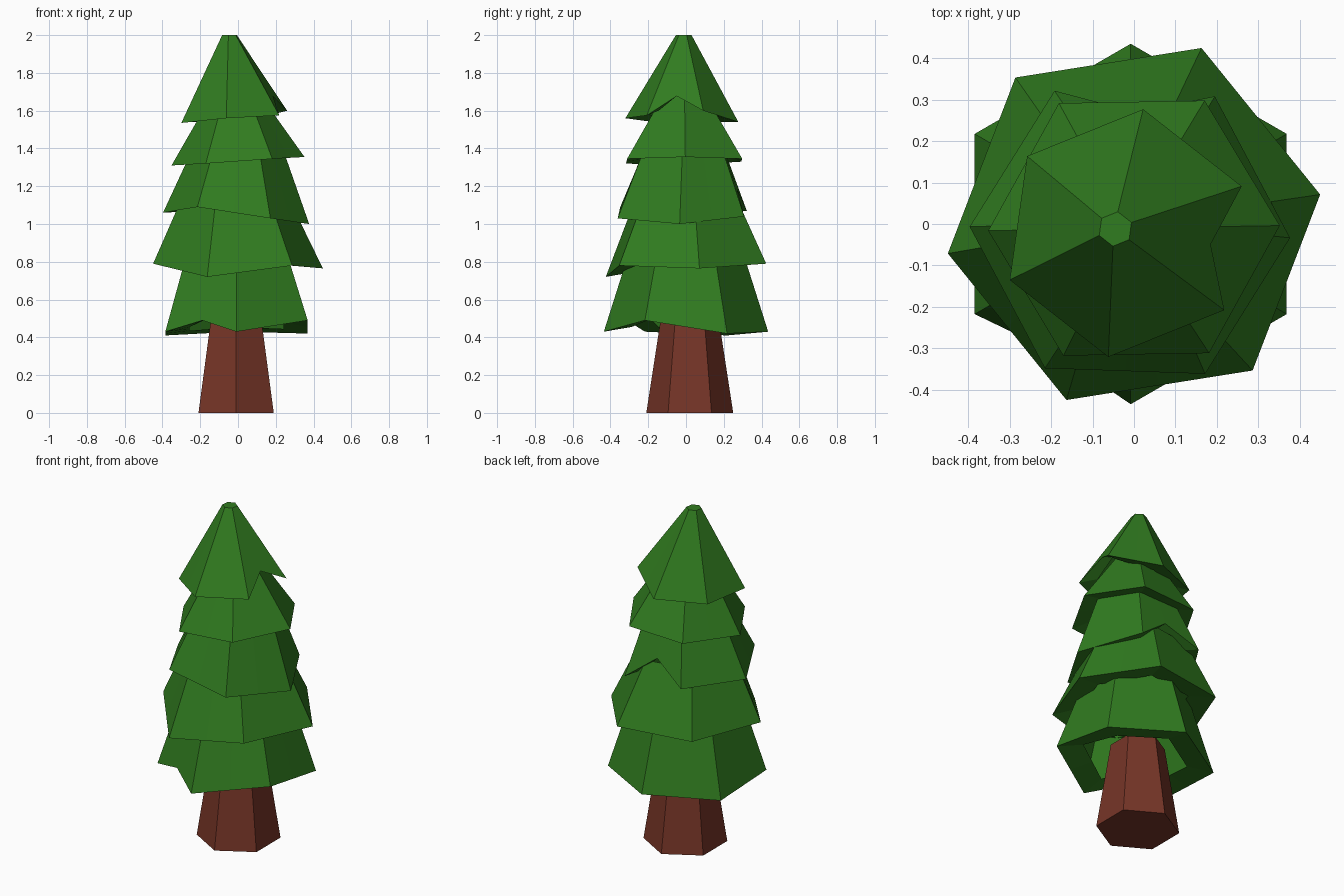
import bpy, bmesh
from math import sin, cos, radians
from mathutils import Vector

if "Cube" in bpy.data.objects:
    bpy.data.objects.remove(bpy.data.objects["Cube"])


def material(name, colour):
    m = bpy.data.materials.new(name)
    m.diffuse_color = (*colour, 1)
    m.use_nodes = True
    m.node_tree.nodes["Principled BSDF"].inputs["Base Color"].default_value = m.diffuse_color
    return m


def make_object(name, bm, mat):
    bmesh.ops.recalc_face_normals(bm, faces=bm.faces)
    me = bpy.data.meshes.new(name)
    bm.to_mesh(me)
    bm.free()
    me.materials.append(mat)
    ob = bpy.data.objects.new(name, me)
    bpy.context.collection.objects.link(ob)


def corners(cx, cy, r, zs, turn):
    return [Vector((cx + r * cos(radians(turn + 60 * i)),
                    cy + r * sin(radians(turn + 60 * i)), z)) for i, z in enumerate(zs)]


def with_mids(pts):
    out = []
    for i, p in enumerate(pts):
        out += [p, (p + pts[(i + 1) % 6]) / 2]
    return out


def bridge(bm, a, b):
    n = len(a)
    for i in range(n):
        j = (i + 1) % n
        bm.faces.new((a[i], a[j], b[j], b[i]))


# Foliage tier: sloped hexagonal skirt with a turned-in, open underside
def tier(name, centre, r, turn, rim_z, top, cap=False, lift={}):
    rim = with_mids(corners(*centre, r, rim_z, turn))
    tx, ty, tr, tz = top
    upper = with_mids(corners(tx, ty, tr, [tz] * 6, turn))
    # Torn notches slide up the slope at mid-edge
    for edge, dz in lift.items():
        k = edge * 2 + 1
        rim[k] = rim[k].lerp(upper[k], dz / (tz - rim[k].z))
    mid = Vector((*centre, 0))
    inner = [mid + Vector(((p.x - mid.x) * 0.66, (p.y - mid.y) * 0.66, p.z + 0.025)) for p in rim]
    bm = bmesh.new()
    loops = [[bm.verts.new(p) for p in ring] for ring in (inner, rim, upper)]
    bridge(bm, loops[0], loops[1])
    bridge(bm, loops[1], loops[2])
    if cap:
        bm.faces.new(loops[2])
    make_object(name, bm, green)


green = material("foliage", (0.03, 0.2, 0.014))
brown = material("bark", (0.18, 0.035, 0.02))

# Trunk
bm = bmesh.new()
rings = [[bm.verts.new(p) for p in corners(-0.01, 0.02, r, [z] * 6, 30)]
         for r, z in ((0.23, 0), (0.15, 0.52))]
bridge(bm, *rings)
for ring in rings:
    bm.faces.new(ring)
make_object("trunk", bm, brown)

# Foliage from bottom to top
tier("foliage_tier_1", (-0.008, 0), 0.435, 30, (0.42, 0.43, 0.41, 0.43, 0.43, 0.49),
     (-0.008, 0, 0.27, 0.95), lift={3: 0.06})
tier("foliage_tier_2", (0, 0), 0.455, 9, (0.765, 0.79, 0.79, 0.79, 0.72, 0.78),
     (-0.015, 0, 0.28, 1.15))
tier("foliage_tier_3", (-0.01, -0.02), 0.387, -2, (1.0, 1.04, 1.07, 1.06, 1.09, 1.03),
     (0, -0.01, 0.23, 1.42), lift={1: 0.13})
tier("foliage_tier_4", (0, -0.01), 0.352, 1, (1.355, 1.345, 1.33, 1.31, 1.32, 1.345),
     (-0.01, -0.01, 0.13, 1.68))
tier("foliage_tier_5", (-0.02, -0.022), 0.302, 22, (1.6, 1.54, 1.54, 1.535, 1.56, 1.575),
     (-0.045, -0.012, 0.042, 2.0), cap=True, lift={5: 0.09})
